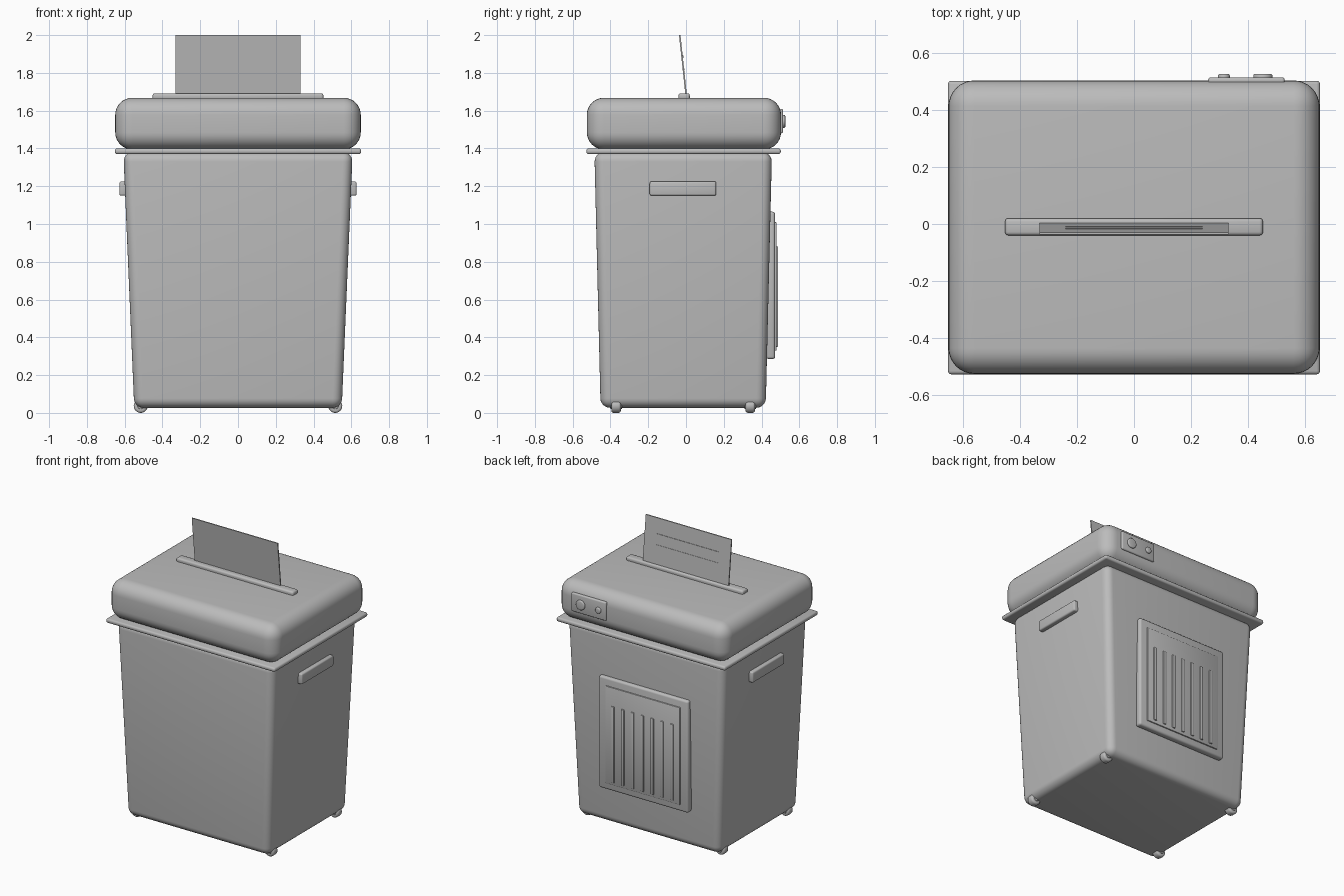
import bpy, bmesh, math
from mathutils import Matrix, Vector

if "Cube" in bpy.data.objects:
    bpy.data.objects.remove(bpy.data.objects["Cube"])

grey = bpy.data.materials.new("plain_grey")
grey.diffuse_color = (0.5, 0.5, 0.5, 1)
grey.use_nodes = True
grey.node_tree.nodes["Principled BSDF"].inputs["Base Color"].default_value = grey.diffuse_color


def finish(name, bm, smooth=True):
    me = bpy.data.meshes.new(name)
    bmesh.ops.recalc_face_normals(bm, faces=bm.faces)
    bm.to_mesh(me)
    bm.free()
    me.materials.append(grey)
    ob = bpy.data.objects.new(name, me)
    bpy.context.collection.objects.link(ob)
    if smooth:
        bpy.ops.object.select_all(action='DESELECT')
        ob.select_set(True)
        bpy.context.view_layer.objects.active = ob
        bpy.ops.object.shade_smooth_by_angle(angle=math.radians(35))
    return ob


def box(name, x, y, z, bevel=0.0, seg=3, taper=(1, 1), lean=None):
    """Box from ranges; taper scales the bottom, lean=(slope, z0) shears in y."""
    bm = bmesh.new()
    bmesh.ops.create_cube(bm, size=1)
    cx, cy = (x[0] + x[1]) / 2, (y[0] + y[1]) / 2
    for v in bm.verts:
        low = v.co.z < 0
        tx, ty = taper if low else (1, 1)
        v.co = Vector((cx + v.co.x * (x[1] - x[0]) * tx,
                       cy + v.co.y * (y[1] - y[0]) * ty,
                       z[0] if low else z[1]))
    if bevel:
        bmesh.ops.bevel(bm, geom=bm.edges[:], offset=bevel, segments=seg,
                        profile=0.5, affect='EDGES', clamp_overlap=True)
    if lean:
        for v in bm.verts:
            v.co.y += lean[0] * (v.co.z - lean[1])
    return finish(name, bm, bevel > 0)


def disc(name, centre, radius, depth, bevel):
    """Bevelled cylinder with its axis along y."""
    bm = bmesh.new()
    bmesh.ops.create_cone(bm, cap_ends=True, segments=32, radius1=radius,
                          radius2=radius, depth=depth)
    rims = [e for e in bm.edges if abs(e.verts[0].co.z - e.verts[1].co.z) < 1e-5]
    bmesh.ops.bevel(bm, geom=rims, offset=bevel, segments=3, profile=0.5,
                    affect='EDGES', clamp_overlap=True)
    bmesh.ops.transform(bm, verts=bm.verts, matrix=Matrix.Translation(centre)
                        @ Matrix.Rotation(math.pi / 2, 4, 'X'))
    return finish(name, bm)


# Tapered bin, rim and rounded head
box("bin_body", (-0.607, 0.607), (-0.485, 0.455), (0.027, 1.38), 0.05, 6,
    taper=(0.905, 0.93))
box("bin_rim", (-0.652, 0.652), (-0.527, 0.502), (1.37, 1.4), 0.012, 3)
box("shredder_head", (-0.65, 0.65), (-0.525, 0.503), (1.395, 1.668), 0.09, 8)

# Feed slot, leaning paper and its printed lines on the back
box("feed_slot", (-0.452, 0.452), (-0.04, 0.02), (1.655, 1.692), 0.012, 3)
lean = (-0.107, 1.69)
box("paper_sheet", (-0.331, 0.331), (-0.004, 0.004), (1.67, 2.0), lean=lean)
box("paper_line_thick", (-0.24, 0.24), (0.002, 0.007), (1.88, 1.896), lean=lean)
box("paper_line_thin", (-0.24, 0.24), (0.002, 0.006), (1.815, 1.822), lean=lean)

# Side handles
for side, s in (("left", -1), ("right", 1)):
    box(f"handle_{side}", sorted((s * 0.585, s * 0.628)), (-0.192, 0.16),
        (1.15, 1.225), 0.01, 3)

# Control plate with two knobs on the back of the head
box("control_plate", (0.26, 0.528), (0.49, 0.514), (1.48, 1.61), 0.009, 3)
for name, x, r in (("large_knob", 0.452, 0.034), ("small_knob", 0.315, 0.021)):
    disc(name, (x, 0.512, 1.543), r, 0.028, 0.007)

# Back vent: frame, raised plate and slats
box("vent_frame", (-0.345, 0.345), (0.425, 0.472), (0.285, 1.065), 0.014, 3)
box("vent_plate", (-0.288, 0.288), (0.46, 0.48), (0.33, 1.01), 0.005, 2)
for i in range(7):
    x = (i - 3) * 0.076
    box(f"vent_slat_{i + 1}", (x - 0.012, x + 0.012), (0.47, 0.488),
        (0.35, 0.882), 0.005, 2)

# Four casters with hubs
for y, end in ((-0.37, "front"), (0.34, "back")):
    for s, side in ((-1, "left"), (1, "right")):
        disc(f"caster_{end}_{side}", (s * 0.515, y, 0.037), 0.037, 0.05, 0.012)
        disc(f"caster_hub_{end}_{side}", (s * 0.515, y, 0.037), 0.017, 0.062, 0.004)
